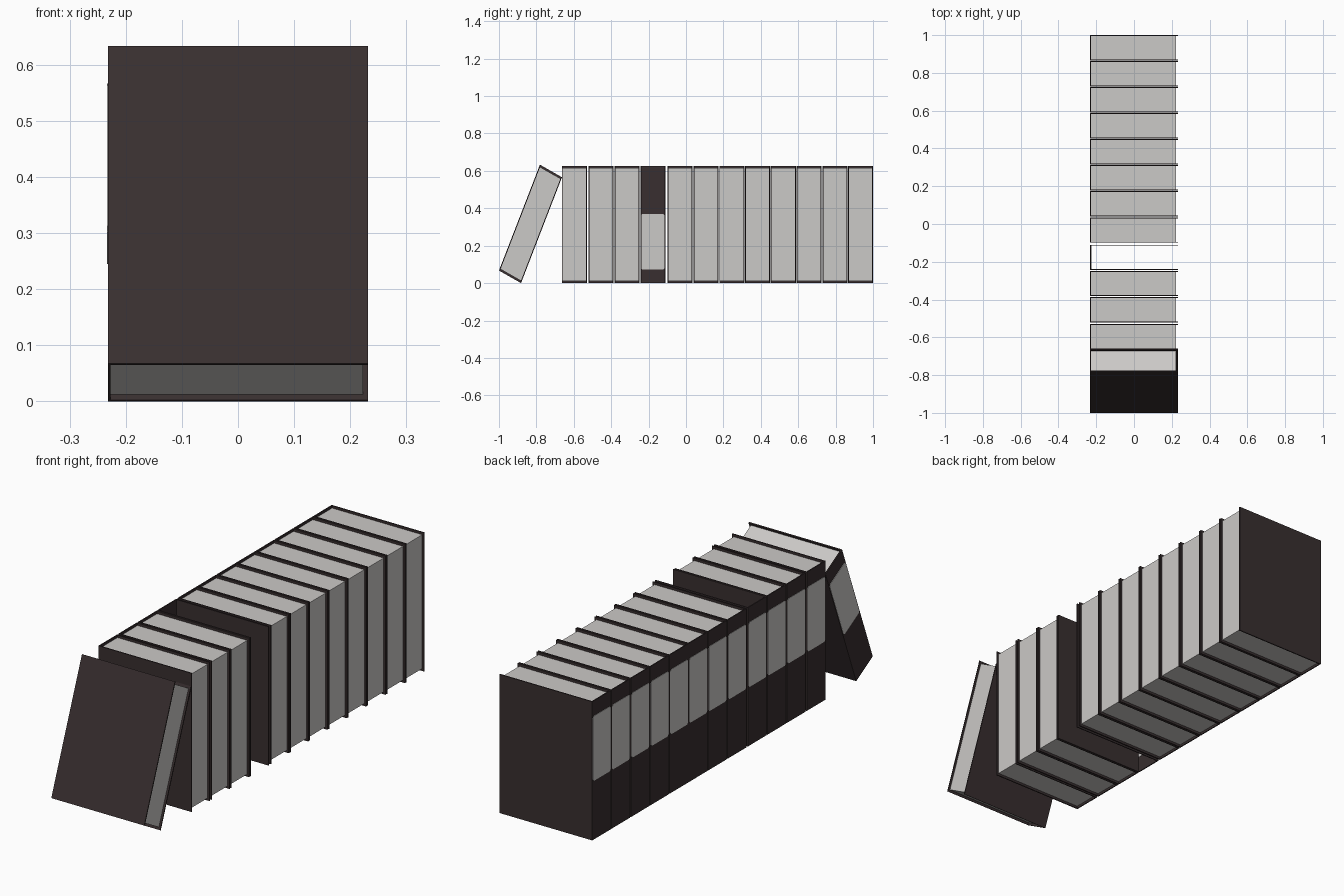
import bpy, bmesh
from mathutils import Matrix, Vector

if "Cube" in bpy.data.objects:
    bpy.data.objects.remove(bpy.data.objects["Cube"])

W, H, X = 0.134, 0.626, 0.232      # book thickness, height, half depth
T = 0.005                          # cover board thickness
STARTS = [0.866, 0.729, 0.591, 0.453, 0.315, 0.178, 0.040, -0.099,
          -0.244, -0.382, -0.521, -0.664]
EMPTY = 8                          # this binding has lost its pages


def material(name, rgb):
    m = bpy.data.materials.new(name)
    m.diffuse_color = (*rgb, 1)
    m.use_nodes = True
    m.node_tree.nodes["Principled BSDF"].inputs["Base Color"].default_value = m.diffuse_color
    return m


DARK = material("dark brown cover", (0.040, 0.028, 0.029))
LIGHT = material("pale paper", (0.60, 0.585, 0.57))


def add_box(bm, lo, hi):
    lo, hi = Vector(lo), Vector(hi)
    m = Matrix.Translation((lo + hi) / 2) @ Matrix.Diagonal((*(hi - lo), 1))
    bmesh.ops.create_cube(bm, size=1, matrix=m)


def add_label(bm, x0, x1, z0, z1):
    """Thin plate with clipped corners, extruded along x."""
    y0, y1, c = 0.003, W - 0.003, 0.008
    pts = [(y0 + c, z0), (y1 - c, z0), (y1, z0 + c), (y1, z1 - c),
           (y1 - c, z1), (y0 + c, z1), (y0, z1 - c), (y0, z0 + c)]
    f = bm.faces.new([bm.verts.new((x0, y, z)) for y, z in pts])
    r = bmesh.ops.extrude_face_region(bm, geom=[f])
    vs = [v for v in r["geom"] if isinstance(v, bmesh.types.BMVert)]
    bmesh.ops.translate(bm, verts=vs, vec=(x1 - x0, 0, 0))


def finish(bm, name, mat, xf):
    bm.transform(xf)
    bmesh.ops.recalc_face_normals(bm, faces=bm.faces)
    me = bpy.data.meshes.new(name)
    bm.to_mesh(me)
    bm.free()
    me.materials.append(mat)
    ob = bpy.data.objects.new(name, me)
    bpy.context.collection.objects.link(ob)


def book(name, xf, pages=True):
    # boards and spine
    bm = bmesh.new()
    add_box(bm, (-X, 0, 0), (X, T, H))
    add_box(bm, (-X, W - T, 0), (X, W, H))
    add_box(bm, (-X, T, 0), (-X + T, W - T, H))
    finish(bm, name + "_cover", DARK, xf)
    # spine label
    bm = bmesh.new()
    add_label(bm, -X - 0.0015, -X + 0.001, 0.265, 0.558)
    if not pages:   # label on the inside of the empty spine
        add_label(bm, -X + T - 0.001, -X + T + 0.0015, 0.073, 0.37)
    finish(bm, name + "_label", LIGHT, xf)
    # page block
    if pages:
        bm = bmesh.new()
        add_box(bm, (-X + T, T, 0.011), (X - 0.009, W - T, H - 0.011))
        finish(bm, name + "_pages", LIGHT, xf)


# upright row
for i, y in enumerate(STARTS):
    book(f"book_{i + 1}", Matrix.Translation((0, y, 0)), i != EMPTY)

# leaning book, slightly skewed
lean = Matrix(((1, 0, 0, 0),
               (0, 0.118 / W, 0.219 / H, -1.0),
               (0, -0.067 / W, 0.566 / H, 0.067),
               (0, 0, 0, 1)))
book("leaning_book", lean)
